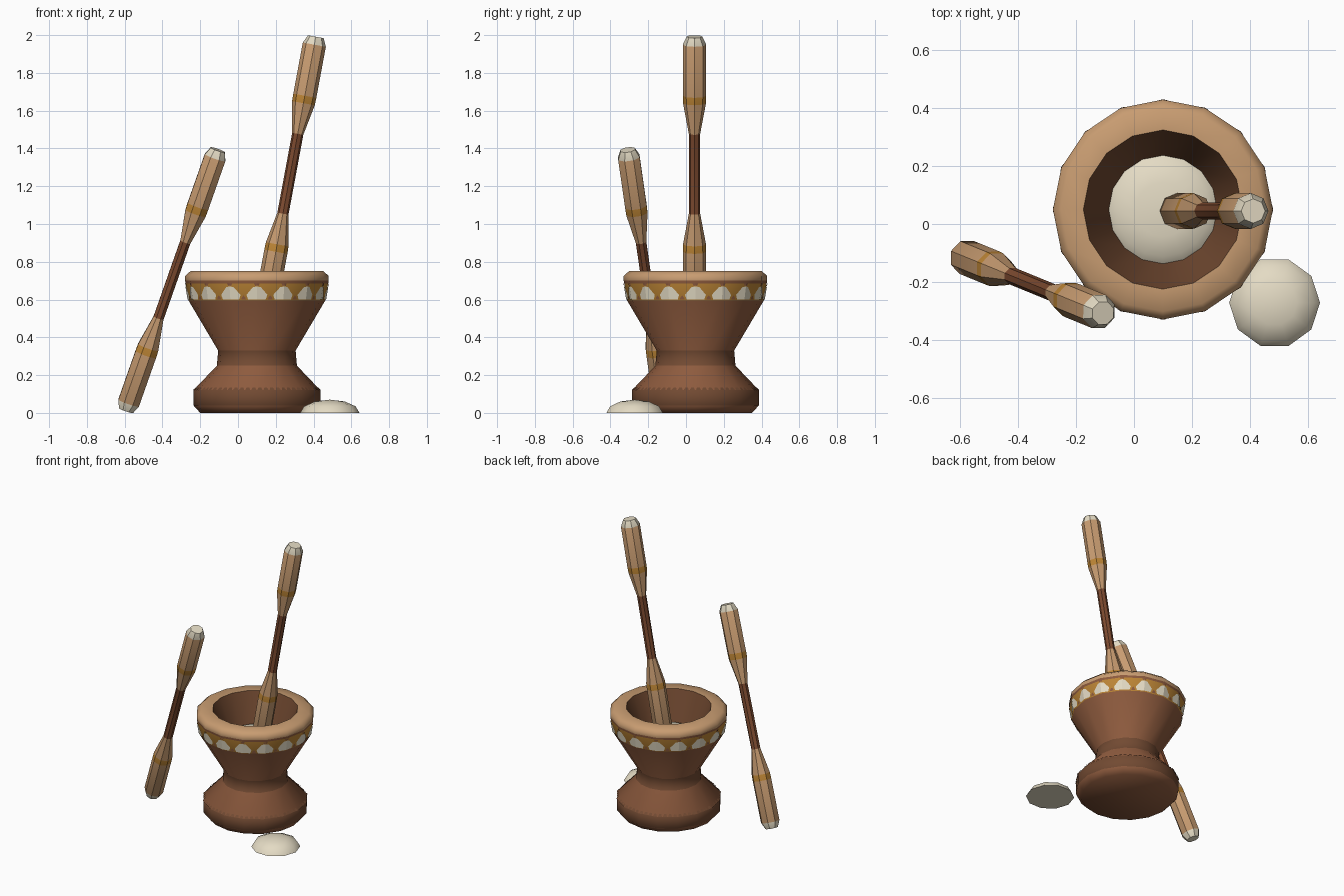
import bpy, bmesh, math
from mathutils import Vector

if "Cube" in bpy.data.objects:
    bpy.data.objects.remove(bpy.data.objects["Cube"], do_unlink=True)


def material(name, r, g, b):
    def lin(c):
        return (c / 255 / 12.92) if c < 10 else ((c / 255 + 0.055) / 1.055) ** 2.4
    m = bpy.data.materials.new(name)
    col = (lin(r), lin(g), lin(b), 1)
    m.diffuse_color = col
    m.use_nodes = True
    m.node_tree.nodes["Principled BSDF"].inputs["Base Color"].default_value = col
    return m


BROWN, DARK, TAN, GOLD, CREAM, SHAFT, HOLLOW = range(7)
MATS = [material("brown wood", 142, 91, 62), material("carved dark wood", 114, 74, 50),
        material("tan wood", 200, 156, 113), material("gold paint", 190, 134, 54),
        material("cream", 228, 219, 196), material("shaft wood", 126, 75, 48),
        material("hollow wood", 110, 71, 47)]
MORTAR = Vector((0.10, 0.05, 0))


def finish(bm, name, location, angle):
    mesh = bpy.data.meshes.new(name)
    bm.to_mesh(mesh)
    bm.free()
    for m in MATS:
        mesh.materials.append(m)
    ob = bpy.data.objects.new(name, mesh)
    ob.location = location
    bpy.context.collection.objects.link(ob)
    bpy.ops.object.select_all(action="DESELECT")
    ob.select_set(True)
    bpy.context.view_layer.objects.active = ob
    if angle:
        bpy.ops.object.shade_smooth_by_angle(angle=math.radians(angle))
    return ob


def lathe(name, profile, sides, location, angle):
    """Turn (radius, height, material of the stretch above) around z; ends are capped."""
    bm = bmesh.new()
    rings = []
    for r, z, _ in profile:
        if r == 0:
            rings.append([bm.verts.new((0, 0, z))] * sides)
        else:
            rings.append([bm.verts.new((r * math.cos(math.tau * k / sides),
                                        r * math.sin(math.tau * k / sides), z))
                          for k in range(sides)])
    for (low, high), (_, _, mat) in zip(zip(rings, rings[1:]), profile):
        for k in range(sides):
            n = (k + 1) % sides
            corners = dict.fromkeys((low[k], low[n], high[n], high[k]))
            bm.faces.new(list(corners)).material_index = mat
    for ring, mat in ((rings[0], profile[0][2]), (rings[-1], profile[-1][2])):
        if ring[0] is not ring[1]:
            bm.faces.new(ring).material_index = mat
    bmesh.ops.recalc_face_normals(bm, faces=bm.faces)
    return finish(bm, name, location, angle)


# Mortar: foot, waist, flared bowl, rim, then down into the hollow
outer = [(0.30, 0, BROWN), (0.336, 0.04, DARK), (0.336, 0.12, BROWN),
         (0.212, 0.25, DARK), (0.205, 0.33, BROWN), (0.362, 0.595, GOLD),
         (0.377, 0.685, BROWN), (0.38, 0.70, TAN)]
inner = [(0.38, 0.725, TAN), (0.352, 0.75, TAN), (0.275, 0.75, HOLLOW),
         (0.185, 0.54, HOLLOW)]
lathe("mortar", outer + inner, 16, MORTAR, 50)


# Painted and carved patches lying on the mortar's facets
def wall_point(u, z):
    for (r0, z0, _), (r1, z1, _) in zip(outer, outer[1:]):
        if z0 <= z <= z1:
            r = r0 + (r1 - r0) * (z - z0) / (z1 - z0) + 0.004
            break
    a, b = (Vector((r * math.cos(math.tau * k / 16), r * math.sin(math.tau * k / 16), z))
            for k in (math.floor(u), math.floor(u) + 1))
    return a.lerp(b, u - math.floor(u))


def patches(name, shape, mat, shifts):
    """Repeat a (fraction of side, height) outline on all sides, mirrored within each."""
    bm = bmesh.new()
    for k in range(16):
        for shift in shifts:
            for mirror in (False, True):
                pts = [wall_point(k + (0.99999 - u - shift if mirror else u + shift), z)
                       for u, z in shape]
                f = bm.faces.new([bm.verts.new(p) for p in pts])
                f.material_index = mat
                f.normal_update()
                c = f.calc_center_median()
                if f.normal.dot(Vector((c.x, c.y, 0))) < 0:
                    f.normal_flip()
    finish(bm, name, MORTAR, 0)


patches("cream_scallops", [(0, 0.60), (0.33, 0.60), (0.39, 0.625), (0.15, 0.665), (0, 0.67)],
        CREAM, [0])
patches("brown_notches", [(0.41, 0.60), (0.5, 0.60), (0.5, 0.622), (0.44, 0.612)], BROWN, [0])
patches("brown_tips", [(0, 0.675), (0.06, 0.672), (0.10, 0.684), (0, 0.684)], BROWN, [0])
patches("foot_scallops", [(0.02, 0.121), (0.23, 0.121), (0.18, 0.135), (0.07, 0.135)],
        DARK, [0, 0.25])


# Domes of meal: one inside the mortar, one on the ground
def dome(name, radius, base, height, sides, location):
    steps = [math.radians(a) for a in (0, 30, 60, 90)]
    profile = [(radius * math.cos(a) if a < 1.5 else 0, base + height * math.sin(a), CREAM)
               for a in steps]
    lathe(name, profile, sides, location, 60)


dome("meal_in_mortar", 0.188, 0.545, 0.04, 16, MORTAR)
dome("meal_mound", 0.157, 0, 0.07, 10, (0.486, -0.272, 0))

# Pestles: the half profile is mirrored about the middle of the shaft
half = [(0.03, 0.215, TAN), (0.061, 0.38, GOLD), (0.062, 0.42, TAN),
        (0.062, 0.695, CREAM), (0.042, 0.738, CREAM)]
lower = [(half[i][0], -half[i][1], half[i - 1][2] if i else SHAFT)
         for i in range(len(half) - 1, -1, -1)]


def pestle(name, bottom, top):
    bottom, top = Vector(bottom), Vector(top)
    ob = lathe(name, lower + half, 8, (bottom + top) / 2, 30)
    ob.rotation_euler = (top - bottom).to_track_quat("Z", "Y").to_euler()


pestle("pestle_in_mortar", (0.142, 0.045, 0.54), (0.412, 0.045, 1.992))
pestle("leaning_pestle", (-0.592, -0.11, 0.016), (-0.108, -0.308, 1.39))
